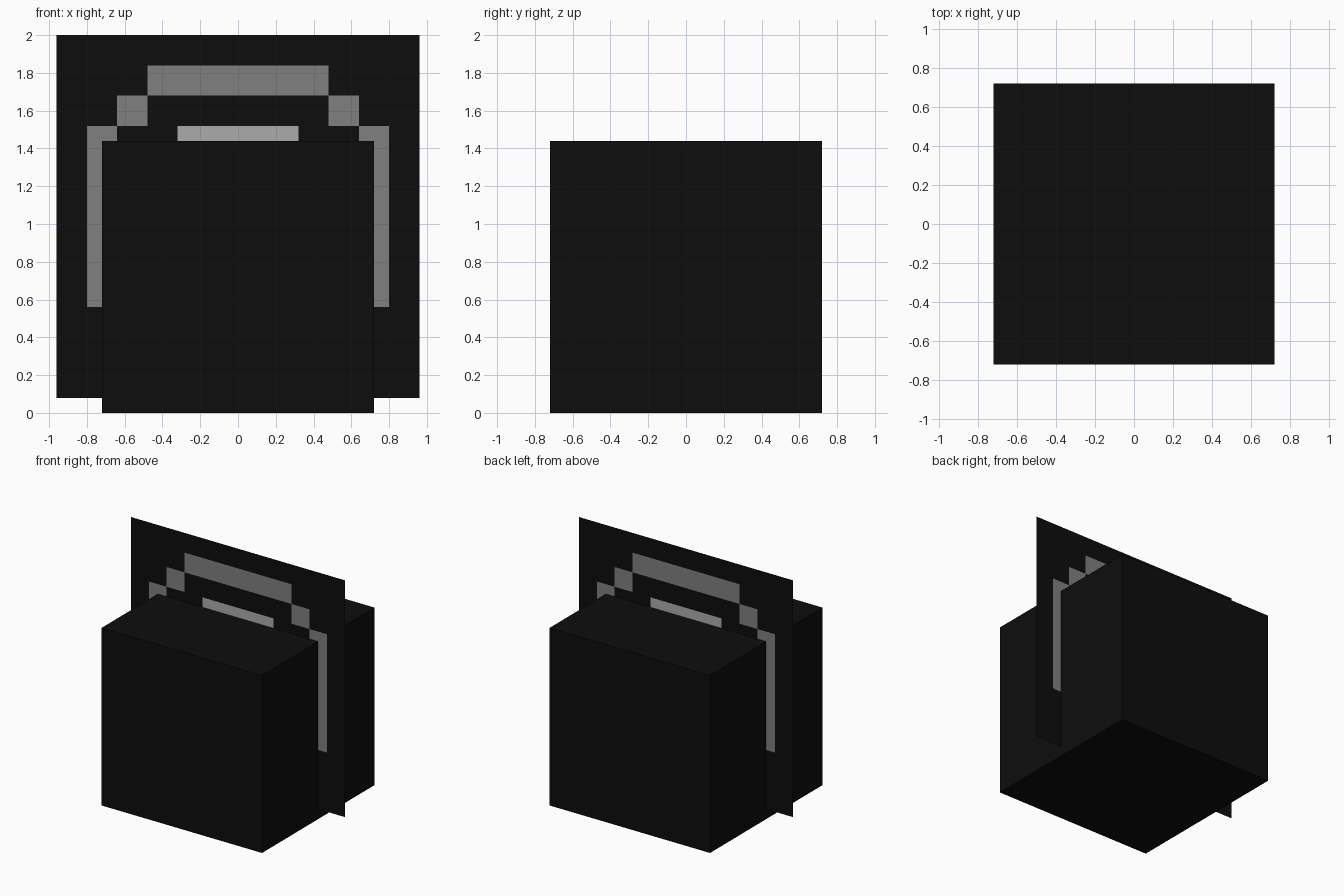
import bpy, bmesh

if "Cube" in bpy.data.objects:
    bpy.data.objects.remove(bpy.data.objects["Cube"])


def material(name, value):
    m = bpy.data.materials.new(name)
    m.diffuse_color = (value, value, value, 1)
    m.use_nodes = True
    m.node_tree.nodes["Principled BSDF"].inputs["Base Color"].default_value = m.diffuse_color
    return m


black = material("soft black", 0.004)
grey = material("mid grey", 0.214)
light = material("light grey", 0.41)


def add_object(name, bm, mats):
    mesh = bpy.data.meshes.new(name)
    bm.to_mesh(mesh)
    bm.free()
    for m in mats:
        mesh.materials.append(m)
    obj = bpy.data.objects.new(name, mesh)
    bpy.context.collection.objects.link(obj)
    return obj


# Solid cube body standing on the ground
SIZE = 1.44
bm = bmesh.new()
bmesh.ops.create_cube(bm, size=SIZE)
bmesh.ops.translate(bm, verts=bm.verts, vec=(0, 0, SIZE / 2))
add_object("cube_body", bm, [black])

# Upright thin panel: 12 x 12 square cells, pattern symmetric left to right
CELLS, CELL, BOTTOM = 12, 0.16, 0.08


def cell_colour(col, row):
    """Row counts down from the top; columns count out from the centre."""
    out = int(abs(col - 5.5))
    if row == 1 and out <= 2:            # top of the arch
        return 1
    if row == 2 and out == 3:            # stepped shoulders
        return 1
    if 3 <= row <= 8 and out == 4:       # arch legs
        return 1
    if row == 3 and out <= 1:            # pale bar
        return 2
    return 0


bm = bmesh.new()
verts = [[bm.verts.new(((c - CELLS / 2) * CELL, 0, BOTTOM + (CELLS - r) * CELL))
          for c in range(CELLS + 1)] for r in range(CELLS + 1)]
for r in range(CELLS):
    for c in range(CELLS):
        face = bm.faces.new((verts[r + 1][c], verts[r + 1][c + 1],
                             verts[r][c + 1], verts[r][c]))
        face.material_index = cell_colour(c, r)
add_object("arch_panel", bm, [black, grey, light])
